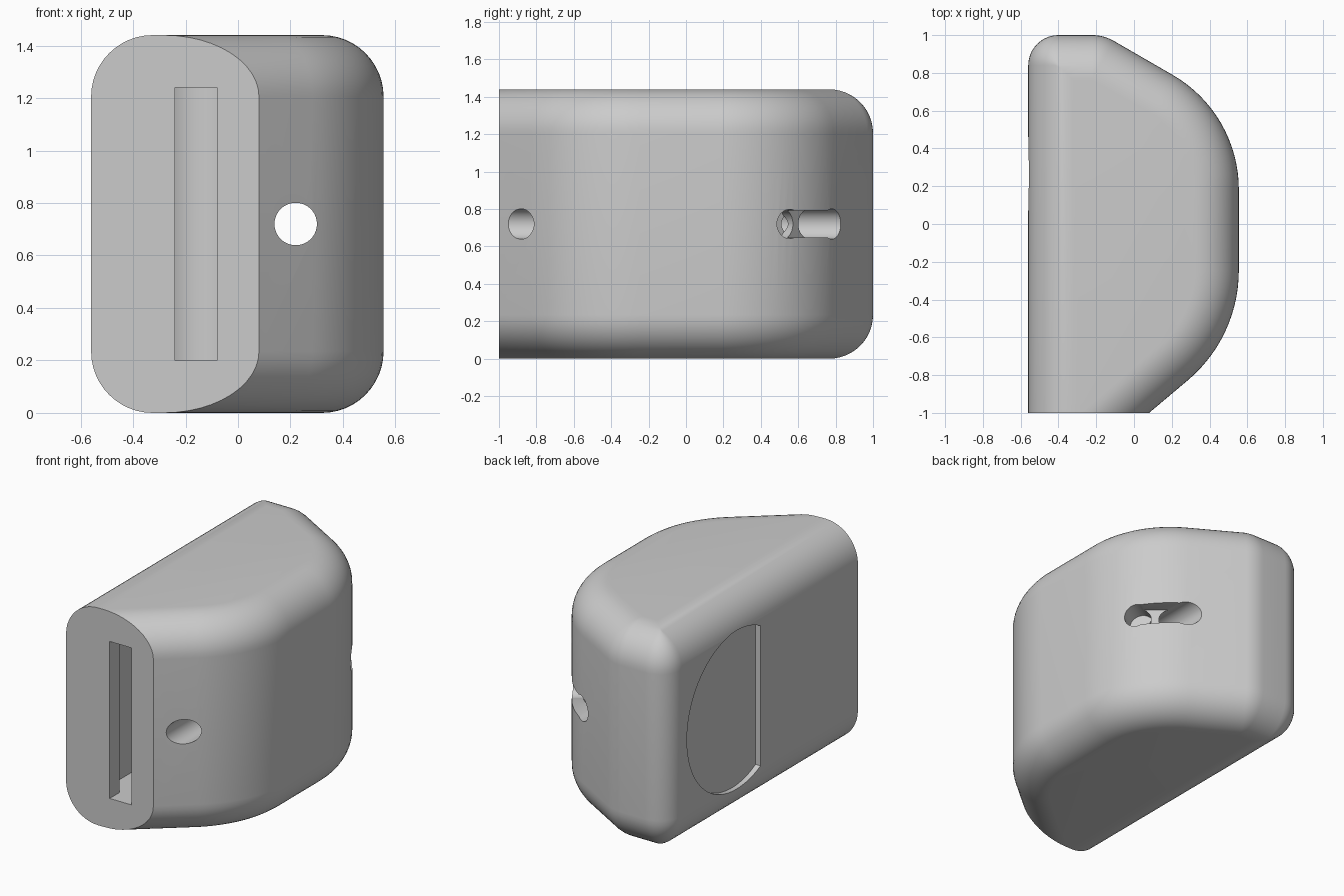
import bpy, bmesh, math
from mathutils import Vector, Matrix

if "Cube" in bpy.data.objects:
    bpy.data.objects.remove(bpy.data.objects["Cube"], do_unlink=True)

HEIGHT, ROUND, MID = 1.44, 0.235, 0.72

grey = bpy.data.materials.new("light_grey")
grey.use_nodes = True
grey.diffuse_color = (0.6, 0.6, 0.6, 1)
grey.node_tree.nodes["Principled BSDF"].inputs["Base Color"].default_value = (0.6, 0.6, 0.6, 1)

# Plan outline, counter-clockwise: corner, corner radius, arc steps
CORNERS = [((-0.56, -1.0), 0, 0), ((0.08, -1.0), 0, 0), ((0.555, -0.60), 0.76, 14),
           ((0.555, 0.587), 0.70, 16), ((-0.16, 1.0), 0.23, 6), ((-0.56, 1.0), 0.16, 10)]


def outline(inset):
    """Plan outline moved inwards on every side but the front."""
    pts = [Vector(c[0]) for c in CORNERS]
    n = len(pts)
    lines = []
    for i in range(n):
        d = (pts[(i + 1) % n] - pts[i]).normalized()
        shift = 0 if i == 0 else inset
        lines.append((pts[i] + Vector((-d.y, d.x)) * shift, d))
    loop = []
    for i, (_, radius, steps) in enumerate(CORNERS):
        (p, a), (q, b) = lines[i - 1], lines[i]
        turn = a.x * b.y - a.y * b.x
        w = q - p
        corner = p + a * ((w.x * b.y - w.y * b.x) / turn)
        r = max(radius - inset, 0)
        if steps == 0:
            loop.append(corner)
            continue
        angle = a.angle(b)
        start = corner - a * r * math.tan(angle / 2)
        side = Vector((-a.y, a.x))
        for k in range(steps + 1):
            t = angle * k / steps
            loop.append(start + a * r * math.sin(t) + side * r * (1 - math.cos(t)))
    return loop


def finish(name, bm):
    bmesh.ops.remove_doubles(bm, verts=bm.verts, dist=0.0004)
    bmesh.ops.recalc_face_normals(bm, faces=bm.faces)
    mesh = bpy.data.meshes.new(name)
    bm.to_mesh(mesh)
    bm.free()
    mesh.materials.append(grey)
    obj = bpy.data.objects.new(name, mesh)
    bpy.context.collection.objects.link(obj)
    return obj


def loft(name, loops):
    """Skin a stack of matching 3D loops and cap both ends."""
    bm = bmesh.new()
    rings = [[bm.verts.new(p) for p in loop] for loop in loops]
    for lo, hi in zip(rings, rings[1:]):
        for i in range(len(lo)):
            j = (i + 1) % len(lo)
            bm.faces.new((lo[i], lo[j], hi[j], hi[i]))
    bm.faces.new(rings[0][::-1])
    bm.faces.new(rings[-1])
    return finish(name, bm)


def prism(name, plan, z0, z1):
    return loft(name, [[(x, y, z) for x, y in plan] for z in (z0, z1)])


def rod(name, start, end, radius):
    start, end = Vector(start), Vector(end)
    axis = end - start
    bm = bmesh.new()
    turn = axis.to_track_quat('Z', 'Y').to_matrix().to_4x4()
    bmesh.ops.create_cone(bm, cap_ends=True, segments=40, radius1=radius, radius2=radius,
                          depth=axis.length,
                          matrix=Matrix.Translation((start + end) / 2) @ turn)
    return finish(name, bm)


# Rounded housing: plan outline swept through a quarter round at bottom and top
STEPS = 12
levels = []
for k in range(STEPS + 1):
    t = math.pi / 2 * k / STEPS
    levels.append((ROUND * (1 - math.sin(t)), ROUND * (1 - math.cos(t))))
levels += [(inset, HEIGHT - z) for inset, z in reversed(levels)]
housing = loft("housing", [[(p.x, p.y, z) for p in outline(inset)] for inset, z in levels])

cutters = []

# Front slot and the wider round-ended chamber behind it
cutters.append(prism("slot_cutter", [(-0.24, -1.1), (-0.08, -1.1), (-0.08, -0.8), (-0.24, -0.8)],
                     0.2, 1.24))
chamber = [(-0.345, -0.9), (0.025, -0.9)]
for k in range(25):
    t = math.pi * k / 24
    chamber.append((-0.16 + 0.185 * math.cos(t), 0.5 + 0.185 * math.sin(t)))
cutters.append(prism("chamber_cutter", chamber, 0.2, 1.24))

# Cord tunnel running front to back
cutters.append(rod("tunnel_cutter", (0.22, -1.2, MID), (0.22, 1.2, MID), 0.081))

# Short second cord hole and the channel joining it to the tunnel
cutters.append(rod("side_hole_cutter", (0.33, 0.47, MID), (0.60, 0.665, MID), 0.078))
cutters.append(prism("channel_cutter", [(0.20, 0.68), (0.39, 0.53), (0.55, 0.70), (0.26, 0.88)],
                     MID - 0.072, MID + 0.072))

# Shallow D-shaped recess in the flat left wall
R, CENTRE, FLAT = 0.525, 0.265, 0.02
half = math.acos((FLAT - CENTRE) / R)
arc = [-half + 2 * half * k / 48 for k in range(49)]
cutters.append(loft("recess_cutter", [[(x, CENTRE + R * math.cos(t), MID + R * math.sin(t))
                                       for t in arc] for x in (-0.7, -0.524)]))

# Cut the openings one after another
bpy.ops.object.select_all(action='DESELECT')
bpy.context.view_layer.objects.active = housing
housing.select_set(True)
for cutter in cutters:
    cutter.hide_render = True
    mod = housing.modifiers.new(cutter.name, 'BOOLEAN')
    mod.operation = 'DIFFERENCE'
    mod.solver = 'EXACT'
    mod.object = cutter
    bpy.ops.object.modifier_apply(modifier=mod.name)
    bpy.data.objects.remove(cutter, do_unlink=True)

bpy.ops.object.shade_smooth_by_angle(angle=math.radians(25))
